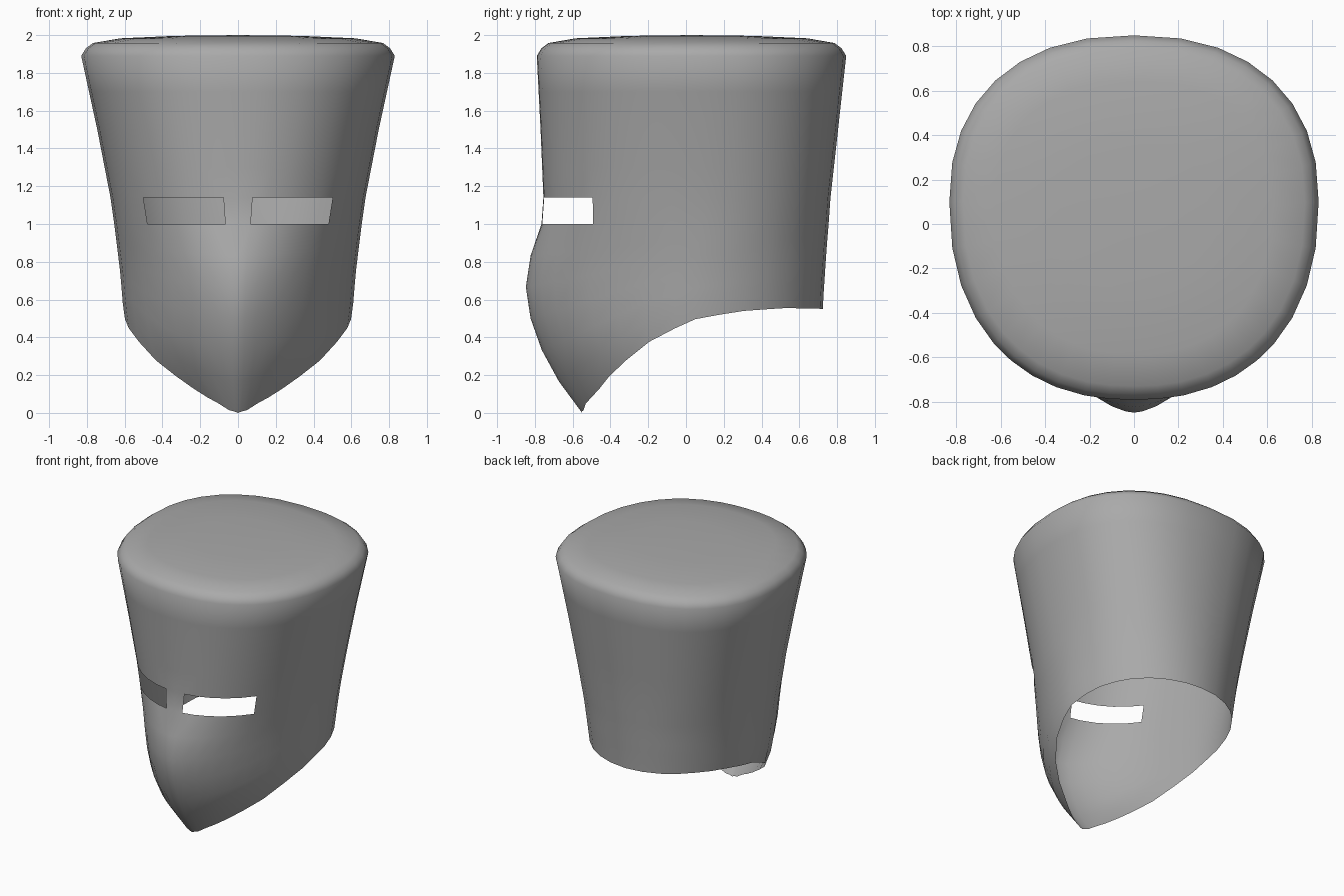
import bpy, bmesh, math

if "Cube" in bpy.data.objects:
    bpy.data.objects.remove(bpy.data.objects["Cube"])

# Cross-sections: z, half width, front y, back y, widest y, front roundness, back roundness
SECTIONS = [
    (0.00, 0.30, -0.55, 0.72, 0.05, 1.6, 2.0),
    (0.10, 0.39, -0.63, 0.72, 0.05, 1.6, 2.0),
    (0.24, 0.527, -0.72, 0.72, 0.05, 1.6, 2.0),
    (0.40, 0.585, -0.795, 0.722, 0.05, 1.6, 2.0),
    (0.58, 0.61, -0.845, 0.725, 0.05, 1.6, 2.05),
    (0.73, 0.622, -0.85, 0.735, 0.06, 1.65, 2.1),
    (0.88, 0.64, -0.81, 0.745, 0.08, 1.8, 2.1),
    (1.00, 0.655, -0.765, 0.755, 0.09, 2.0, 2.15),
    (1.14, 0.675, -0.755, 0.765, 0.10, 2.1, 2.2),
    (1.50, 0.745, -0.77, 0.805, 0.10, 2.2, 2.25),
    (1.89, 0.83, -0.79, 0.848, 0.10, 2.28, 2.3),
]
# Lower rim height by angle from the front
RIM = [(0, 0.0), (13, 0.015), (35.6, 0.10), (53, 0.24), (67, 0.37),
       (84, 0.48), (95, 0.51), (112, 0.54), (132, 0.555), (180, 0.55)]
ANGLES = [0, 5.9, 13, 22, 30.5, 39, 47, 57, 68, 79, 90,
          101, 112, 123, 134, 145, 156, 168, 180]
SLOT = (1, 6)            # columns spanned by the eye slot
LOWER = 6                # rows between the rim and the slot
UPPER = [1.14, 1.3, 1.5, 1.7, 1.89]


def lerp_table(table, key):
    for lo, hi in zip(table, table[1:]):
        if key <= hi[0]:
            f = (key - lo[0]) / (hi[0] - lo[0])
            return [p + (q - p) * f for p, q in zip(lo[1:], hi[1:])]
    return list(table[-1][1:])


def point(deg, z, scale=1.0, height=None):
    a, front, back, mid, nf, nb = lerp_table(SECTIONS, z)
    t = math.radians(deg)
    n, depth = (nf, front - mid) if deg <= 90 else (nb, back - mid)
    x = 0 if deg in (0, 180) else a * math.sin(t) ** (2 / n)
    y = mid + depth * abs(math.cos(t)) ** (2 / n)
    yc = 0.03
    return (x * scale, yc + (y - yc) * scale, z if height is None else height)


bm = bmesh.new()
rows = []
# Face guard, from the curved rim up to the slots
for r in range(LOWER + 1):
    f = r / LOWER
    row = []
    for d in ANGLES:
        zb = lerp_table(RIM, d)[0]
        row.append(bm.verts.new(point(d, zb + (1.0 - zb) * f)))
    rows.append(row)
# Flaring upper wall
for z in UPPER:
    rows.append([bm.verts.new(point(d, z)) for d in ANGLES])
# Bevelled edge and shallow domed crown
for s, h in [(0.97, 1.93), (0.925, 1.958), (0.75, 1.983), (0.4, 1.996)]:
    rows.append([bm.verts.new(point(d, 1.89, s, h)) for d in ANGLES])

for r in range(len(rows) - 1):
    for c in range(len(ANGLES) - 1):
        if r == LOWER and SLOT[0] <= c < SLOT[1]:
            continue     # open eye slot
        bm.faces.new((rows[r][c], rows[r][c + 1], rows[r + 1][c + 1], rows[r + 1][c]))
centre = bm.verts.new((0, 0.03, 2.0))
for c in range(len(ANGLES) - 1):
    bm.faces.new((rows[-1][c], rows[-1][c + 1], centre))

mesh = bpy.data.meshes.new("helmet_shell")
bm.to_mesh(mesh)
bm.free()
helmet = bpy.data.objects.new("helmet_shell", mesh)
bpy.context.collection.objects.link(helmet)

# Mirrored other half
mirror = helmet.modifiers.new("mirror", 'MIRROR')
mirror.use_clip = True
mirror.merge_threshold = 0.001

steel = bpy.data.materials.new("steel_grey")
steel.diffuse_color = (0.4, 0.4, 0.4, 1)
steel.use_nodes = True
steel.node_tree.nodes["Principled BSDF"].inputs["Base Color"].default_value = steel.diffuse_color
mesh.materials.append(steel)

for p in mesh.polygons:
    p.use_smooth = True
